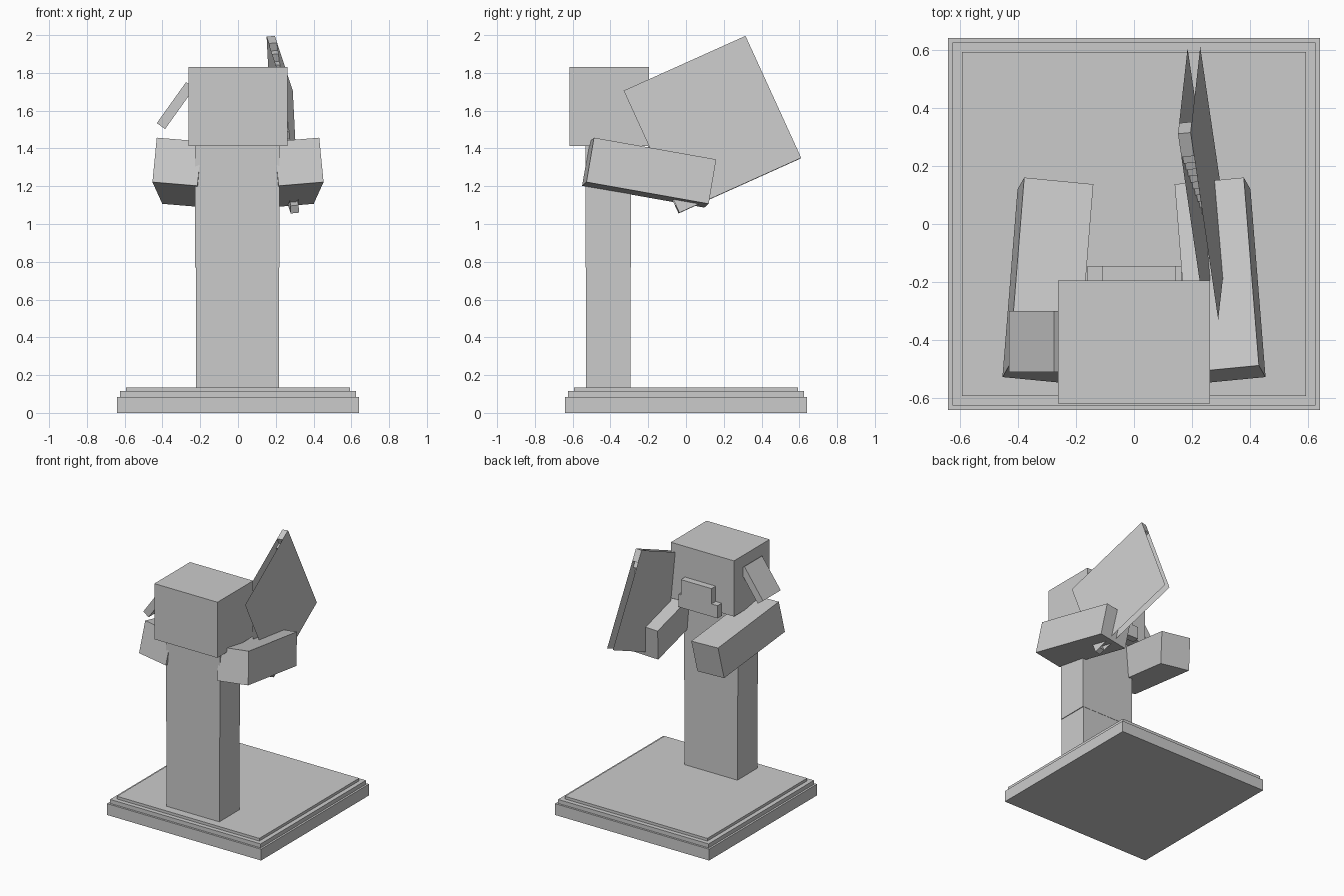
import bpy
from mathutils import Matrix, Vector

if "Cube" in bpy.data.objects:
    bpy.data.objects.remove(bpy.data.objects["Cube"], do_unlink=True)

grey = bpy.data.materials.new("plain grey")
grey.use_nodes = True
COLOUR = (0.6, 0.6, 0.6, 1)
grey.diffuse_color = COLOUR
grey.node_tree.nodes["Principled BSDF"].inputs["Base Color"].default_value = COLOUR


def block(name, corner, a, b, c):
    """Box spanned by three edge vectors from one corner."""
    a, b, c = Vector(a), Vector(b), Vector(c)
    if a.cross(b).dot(c) < 0:
        a, b = b, a
    centre = Vector(corner) + (a + b + c) / 2
    bpy.ops.mesh.primitive_cube_add(size=1)
    ob = bpy.context.object
    ob.name = name
    ob.data.transform(Matrix.Translation(centre) @ Matrix((a, b, c)).transposed().to_4x4())
    ob.data.materials.append(grey)
    return ob


def box(name, x, y, z):
    """Upright box given by its ranges."""
    return block(name, (x[0], y[0], z[0]), (x[1] - x[0], 0, 0),
                 (0, y[1] - y[0], 0), (0, 0, z[1] - z[0]))


# Stepped base
for name, r, lo, hi in (("base_bottom", 0.64, 0, 0.085),
                        ("base_middle", 0.625, 0.085, 0.115),
                        ("base_top", 0.592, 0.115, 0.135)):
    box(name, (-r, r), (-r, r), (lo, hi))

# Legs, torso and head
box("right_leg", (-0.222, -0.003), (-0.53, -0.293), (0.135, 0.77))
box("left_leg", (-0.003, 0.216), (-0.53, -0.293), (0.135, 0.77))
box("torso", (-0.227, 0.221), (-0.531, -0.291), (0.77, 1.412))
box("head", (-0.262, 0.262), (-0.618, -0.195), (1.412, 1.83))

# Knot behind the head
box("knot_lower", (-0.16, 0.164), (-0.2, -0.145), (1.39, 1.485))
box("knot_upper", (-0.11, 0.145), (-0.2, -0.145), (1.485, 1.6))

# Slanted flap on the right of the head
block("side_flap", (-0.43, -0.51, 1.534), (0.155, 0, 0.217), (0.044, 0, -0.031), (0, 0.21, 0))

# Arms stretched forward, mirrored
for name, s in (("left_arm", 1), ("right_arm", -1)):
    block(name, (0.43 * s, -0.487, 1.457), (-0.052 * s, 0.647, -0.115),
          (-0.238 * s, -0.023, -0.02), (0.023 * s, -0.04, -0.235))

# Held item: two square sheets with a stepped diagonal core between them
tip = Vector((0.195, 0.315, 1.996))
down = Vector((0.033, 0.295, -0.646))
across = Vector((0.095, -0.645, -0.29))
depth = down.cross(across).normalized() * 0.044
for name, offset in (("item_outer_sheet", Vector()), ("item_inner_sheet", depth)):
    mesh = bpy.data.meshes.new(name)
    mesh.from_pydata([tip + offset + v for v in (Vector(), across, across + down, down)],
                     [], [(0, 1, 2, 3)])
    mesh.materials.append(grey)
    bpy.context.collection.objects.link(bpy.data.objects.new(name, mesh))

CELLS = 16
u, v = down / CELLS, across / CELLS
for i in range(CELLS):
    # Wide blade, wider guard, slim grip
    spread = 1 if i < 10 else 3 if i == 11 else 0
    first, last = max(0, i - spread), min(CELLS - 1, i + spread)
    block("item_core", tip + u * i + v * first, u, v * (last - first + 1), depth)
